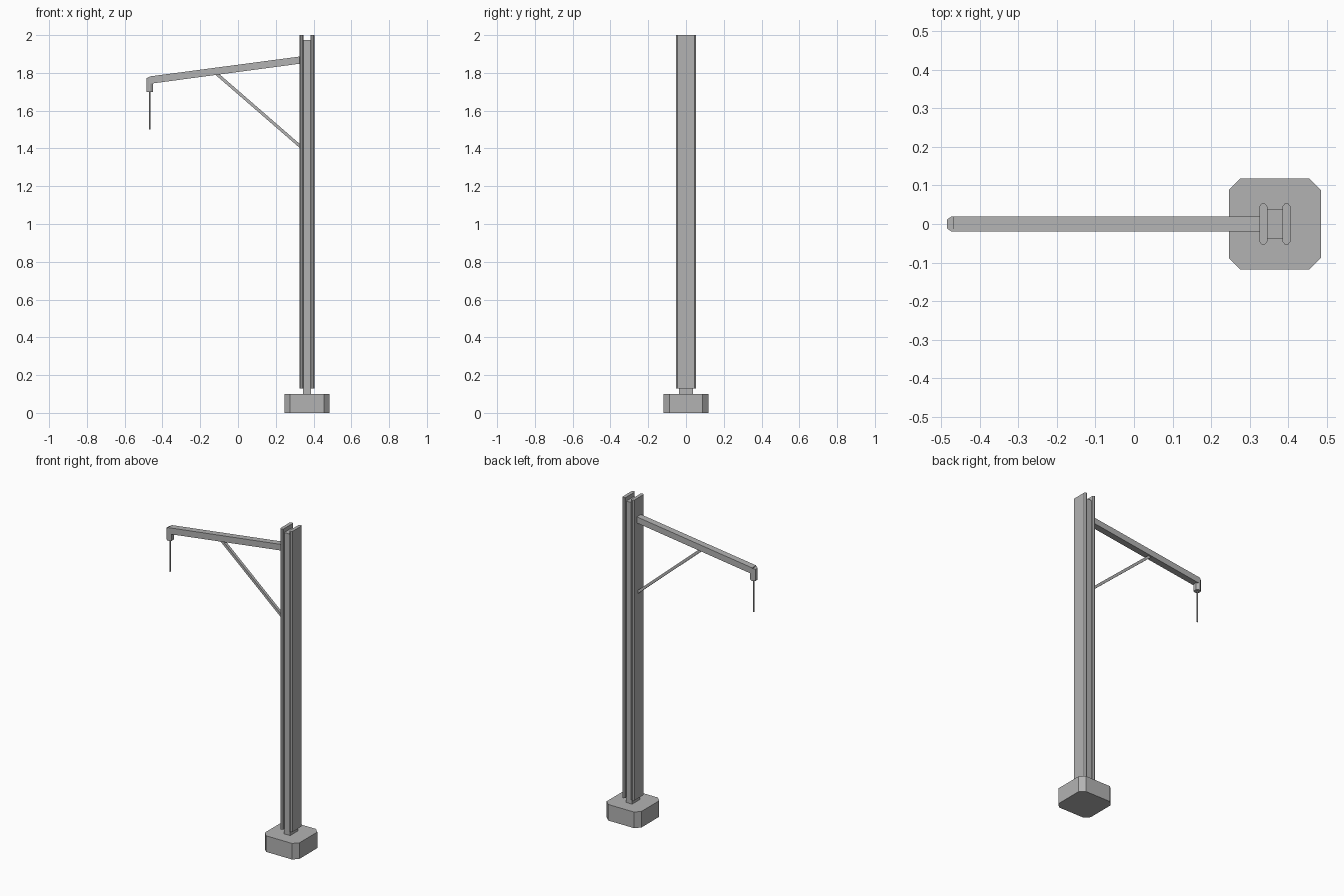
import bpy, bmesh, math
from mathutils import Vector

cube = bpy.data.objects.get("Cube")
if cube:
    bpy.data.objects.remove(cube, do_unlink=True)

grey = bpy.data.materials.new("grey_metal")
grey.use_nodes = True
colour = (0.45, 0.45, 0.45, 1)
grey.diffuse_color = colour
grey.node_tree.nodes["Principled BSDF"].inputs["Base Color"].default_value = colour


def prism(name, outline, offset):
    """Extrude a closed 3D outline along an offset vector."""
    bm = bmesh.new()
    face = bm.faces.new([bm.verts.new(p) for p in outline])
    new = bmesh.ops.extrude_face_region(bm, geom=[face])["geom"]
    moved = [v for v in new if isinstance(v, bmesh.types.BMVert)]
    bmesh.ops.translate(bm, verts=moved, vec=Vector(offset))
    bmesh.ops.recalc_face_normals(bm, faces=bm.faces)
    mesh = bpy.data.meshes.new(name)
    bm.to_mesh(mesh)
    bm.free()
    mesh.materials.append(grey)
    obj = bpy.data.objects.new(name, mesh)
    bpy.context.collection.objects.link(obj)
    return obj


def column(name, x, hx, hy, z0, z1, cx=0.0, cy=0.0):
    """Upright block with chamfered corners."""
    if cx == 0:
        pts = [(hx, hy), (-hx, hy), (-hx, -hy), (hx, -hy)]
    else:
        pts = [(hx, hy - cy), (hx - cx, hy), (cx - hx, hy), (-hx, hy - cy),
               (-hx, cy - hy), (cx - hx, -hy), (hx - cx, -hy), (hx, cy - hy)]
    return prism(name, [(x + px, py, z0) for px, py in pts], (0, 0, z1 - z0))


def side_bar(name, profile, hy):
    """Front-on (x, z) profile given a width in y."""
    return prism(name, [(x, -hy, z) for x, z in profile], (0, 2 * hy, 0))


POST = 0.365

# Footing and H-section mast
column("footing", POST, 0.119, 0.118, 0, 0.1, 0.03, 0.03)
column("mast_web", POST, 0.021, 0.038, 0.1, 1.975)
for side, label in ((-1, "right"), (1, "left")):
    column("mast_flange_" + label, POST + side * 0.03, 0.0105, 0.053,
           0.13, 2.0, 0.006, 0.008)

# Sloping arm and its diagonal brace
side_bar("arm", [(0.33, 1.887), (-0.469, 1.781), (-0.469, 1.742), (0.33, 1.849)], 0.02)
side_bar("brace", [(0.33, 1.421), (-0.103, 1.797), (-0.122, 1.792), (0.33, 1.4)], 0.009)

# Drop bracket at the arm tip, its top following the arm slope
bracket = column("tip_bracket", -0.467, 0.018, 0.02, 1.7, 1.77, 0.013, 0.009)
for v in bracket.data.vertices:
    if v.co.z > 1.75:
        v.co.z = 1.772 if v.co.x < -0.48 else 1.778

# Hanging rod
column("hanging_rod", -0.467, 0.004, 0.004, 1.5, 1.71, 0.0023, 0.0023)
